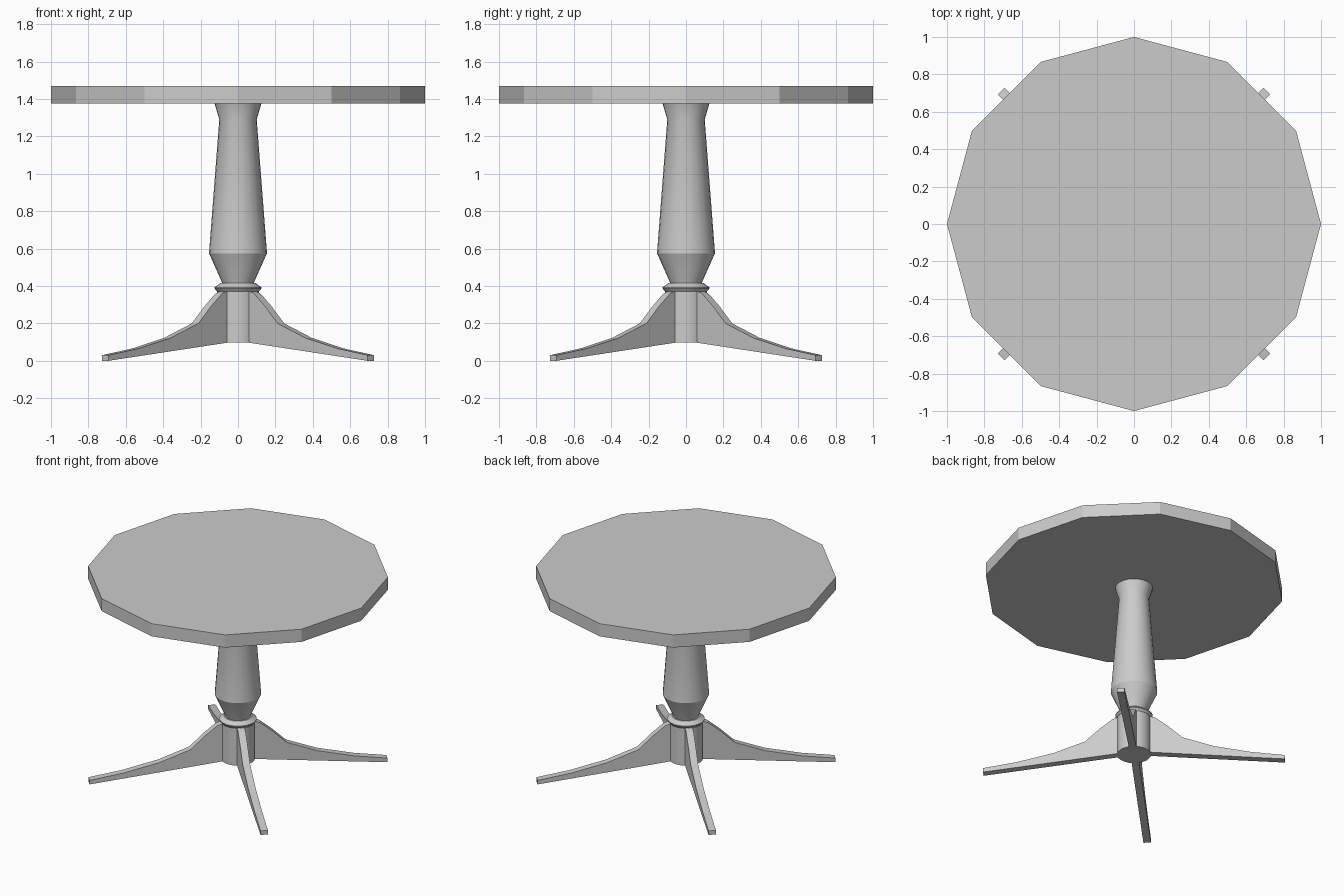
import bpy, bmesh, math
from mathutils import Matrix, Vector

if "Cube" in bpy.data.objects:
    bpy.data.objects.remove(bpy.data.objects["Cube"])


def finish(name, bm, smooth_angle=None):
    bmesh.ops.recalc_face_normals(bm, faces=bm.faces)
    mesh = bpy.data.meshes.new(name)
    bm.to_mesh(mesh)
    bm.free()
    ob = bpy.data.objects.new(name, mesh)
    bpy.context.collection.objects.link(ob)
    if smooth_angle:
        bpy.ops.object.select_all(action='DESELECT')
        ob.select_set(True)
        bpy.context.view_layer.objects.active = ob
        bpy.ops.object.shade_smooth_by_angle(angle=math.radians(smooth_angle))
    return ob


def lathe(name, profile, sides, smooth_angle=None):
    """Closed solid turned from (radius, height) points."""
    bm = bmesh.new()
    rings = [[bm.verts.new((r * math.cos(math.tau * i / sides),
                            r * math.sin(math.tau * i / sides), z))
              for i in range(sides)] for r, z in profile]
    for a, b in zip(rings, rings[1:]):
        for i in range(sides):
            j = (i + 1) % sides
            bm.faces.new((a[i], a[j], b[j], b[i]))
    bm.faces.new(rings[0][::-1])
    bm.faces.new(rings[-1])
    return finish(name, bm, smooth_angle)


# Twelve-sided top
lathe("table_top", [(1.0, 1.375), (1.0, 1.468)], 12)

# Turned column with its flared head
lathe("column", [(0.082, 0.405), (0.088, 0.425), (0.155, 0.575),
                 (0.100, 1.29), (0.125, 1.375)], 24, 28)

# Collar between column and hub
lathe("collar", [(0.112, 0.37), (0.125, 0.387), (0.125, 0.393),
                 (0.095, 0.415)], 24, 28)

# Hub that holds the legs
lathe("hub", [(0.113, 0.097), (0.113, 0.375)], 16, 30)

# Four swept legs on the diagonals: (distance from centre, height)
leg_profile = [(0.03, 0.10), (0.105, 0.097), (1.005, 0.0), (1.005, 0.03),
               (0.78, 0.065), (0.535, 0.122), (0.325, 0.20),
               (0.225, 0.295), (0.145, 0.36), (0.10, 0.375), (0.03, 0.375)]
half_width = 0.025
for n, side in enumerate(("back_right", "back_left", "front_left", "front_right")):
    bm = bmesh.new()
    face = bm.faces.new([bm.verts.new((d, -half_width, z)) for d, z in leg_profile])
    new = bmesh.ops.extrude_face_region(bm, geom=[face])["geom"]
    bmesh.ops.translate(bm, vec=Vector((0, 2 * half_width, 0)),
                        verts=[v for v in new if isinstance(v, bmesh.types.BMVert)])
    bm.transform(Matrix.Rotation(math.radians(45 + 90 * n), 4, 'Z'))
    finish(side + "_leg", bm)
